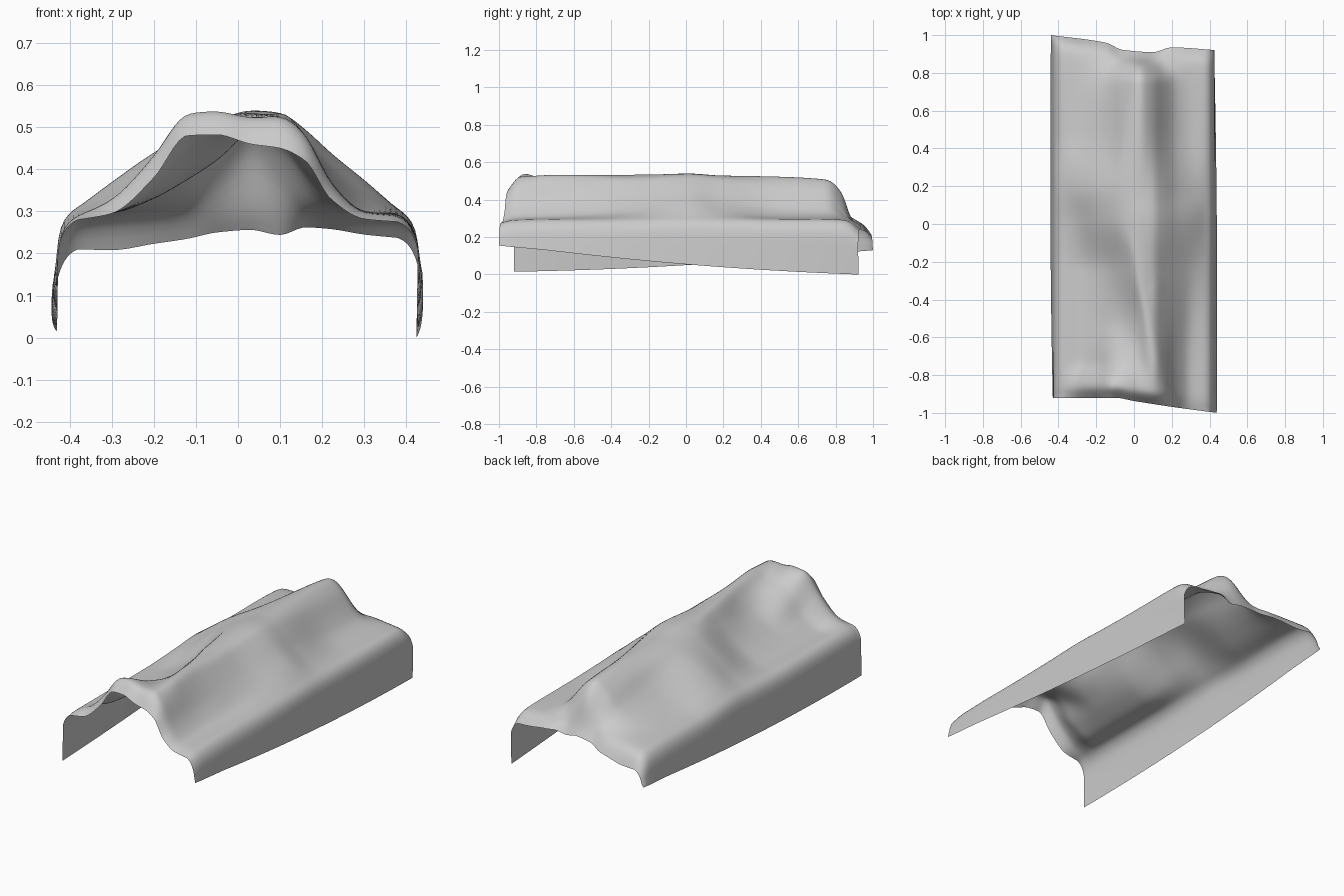
import bpy, bmesh, math

if "Cube" in bpy.data.objects:
    bpy.data.objects.remove(bpy.data.objects["Cube"])

# Cross-sections of the draped sheet: heights (cm) at stations along y, columns along x
XS = [-.38, -.30, -.20, -.12, -.05, .03, .10, .16, .22, .30, .38]
YS = [-.94, -.88, -.72, -.50, -.25, .02, .18, .48, .75, .85, .89, .93]
HEIGHTS = [
    [28, 29.5, 38, 48, 48.2, 46, 45, 42, 33, 28.2, 27.5],
    [29, 33, 43.5, 53.5, 54, 52.5, 52.5, 48.5, 37, 29.7, 29],
    [29, 29.5, 35, 45, 48.5, 50, 53, 47, 37, 30.3, 29.5],
    [29, 29.5, 33, 37.5, 42, 49, 52, 46, 38.5, 31.5, 29.5],
    [29, 29.5, 33.5, 39, 46, 53, 52, 46.5, 40.5, 34, 29.8],
    [30, 34, 41.5, 47, 51.5, 54, 53.5, 49.5, 44, 37.5, 30.5],
    [31, 37, 44, 48.5, 51.5, 53, 52, 47, 40.5, 34.5, 30],
    [29, 31.5, 37, 43, 49.5, 52.5, 48.5, 40.5, 34, 30.5, 29.5],
    [29, 30.3, 33.7, 38.5, 46, 51, 46.5, 38.5, 32.5, 30, 29.5],
    [28.5, 29.5, 30.5, 32, 36.5, 43, 37, 31, 30, 29.5, 29],
    [27.5, 28, 28.5, 29, 30, 31.5, 30.5, 29, 28.5, 28, 27.5],
    [21, 20.8, 22.3, 23.5, 25, 25.6, 24.4, 26.2, 25.8, 24.5, 23.7],
]
# Plan outline of the front and back edges: (x, y)
FRONT = ([-.44, -.10, 0, .20, .44], [-.92, -.92, -.937, -.968, -1.0])
BACK = ([-.44, -.15, -.06, .10, .20, .44], [1.0, .96, .922, .91, .935, .92])


def interp(xs, vs, x):
    """Smooth interpolation through points without overshoot."""
    x = min(max(x, xs[0]), xs[-1])
    n = len(xs)
    i = next(k for k in range(n - 1) if x <= xs[k + 1])
    d = lambda k: (vs[k + 1] - vs[k]) / (xs[k + 1] - xs[k])

    def slope(k):
        if k == 0:
            return d(0)
        if k == n - 1:
            return d(n - 2)
        a, b = d(k - 1), d(k)
        return 2 * a * b / (a + b) if a * b > 0 else 0.0

    h = xs[i + 1] - xs[i]
    t = (x - xs[i]) / h
    return (vs[i] * (1 + 2 * t) * (1 - t) ** 2 + slope(i) * h * t * (1 - t) ** 2
            + vs[i + 1] * t * t * (3 - 2 * t) - slope(i + 1) * h * t * t * (1 - t))


def smooth(t):
    t = min(max(t, 0), 1)
    return t * t * (3 - 2 * t)


def place(x, y):
    """Shift a nominal y so the ends follow the skewed sheet edges."""
    return (y + smooth((-.72 - y) / .22) * (interp(*FRONT, x) + .94)
            + smooth((y - .75) / .18) * (interp(*BACK, x) - .93))


def ridge(x, y, z):
    """Narrow slanting fold running from the middle towards the front."""
    centre = .02 - .16 * (y + .2)
    window = smooth((y + .85) / .15) * smooth((.0 - y) / .15)
    return z + max(.535 - z, 0) * window * math.exp(-((x - centre) / .033) ** 2)


def side_wall(side, y, edge):
    """Rounded shoulder and hanging wall down to the slanted hem."""
    f = (y + .94) / 1.87
    sag = .09 * f * (1 - f)
    hem = .155 * (1 - f) if side > 0 else .015 + .115 * f
    hem = max(hem - sag, 0)
    wide = (.438 - .014 * f if side > 0 else .43 + .01 * f) + .03 * f * (1 - f)
    pts = []
    for x, z in ((.392, .006), (.403, .015), (.413, .029), (.421, .046), (.427, .065)):
        pts.append((x, edge - z))
    for k in range(1, 5):
        t = k / 4
        pts.append((.427 + (wide - .427) * t, (edge - .065) * (1 - t) + hem * t))
    return [(side * x, place(side * x, y), z) for x, z in pts]


# Draped sheet
bm = bmesh.new()
NX, NY = 60, 140
rows = []
for j in range(NY + 1):
    y = -.94 + 1.87 * j / NY
    section = [interp(YS, [r[c] for r in HEIGHTS], y) / 100 for c in range(len(XS))]
    top = []
    for i in range(NX + 1):
        x = -.38 + .76 * i / NX
        top.append((x, place(x, y), ridge(x, y, interp(XS, section, x))))
    pts = side_wall(-1, y, top[0][2])[::-1] + top + side_wall(1, y, top[-1][2])
    rows.append([bm.verts.new(p) for p in pts])
for a, b in zip(rows, rows[1:]):
    for i in range(len(a) - 1):
        bm.faces.new((a[i], a[i + 1], b[i + 1], b[i]))

# Soften the fold creases while leaving the hem in place
inner = [v for v in bm.verts if not v.is_boundary]
for _ in range(5):
    bmesh.ops.smooth_vert(bm, verts=inner, factor=.5,
                          use_axis_x=False, use_axis_y=False, use_axis_z=True)
for f in bm.faces:
    f.smooth = True
mesh = bpy.data.meshes.new("draped_sheet")
bm.to_mesh(mesh)
bm.free()
sheet = bpy.data.objects.new("draped_sheet", mesh)
bpy.context.collection.objects.link(sheet)
